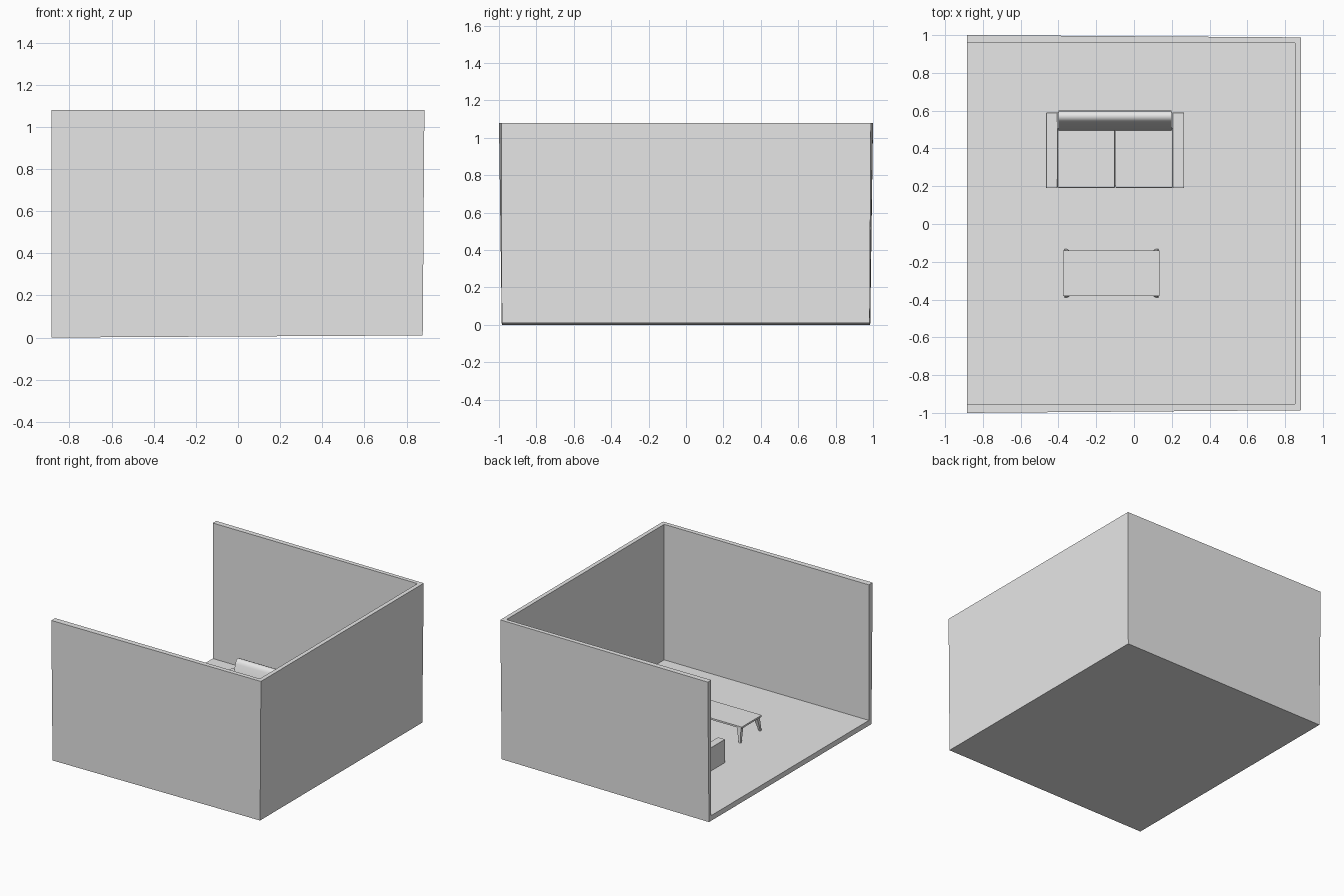
import bpy, bmesh
from mathutils import Vector

if "Cube" in bpy.data.objects:
    bpy.data.objects.remove(bpy.data.objects["Cube"])

GREY = (0.8, 0.8, 0.8, 1)
mat = bpy.data.materials.new("light_grey")
mat.use_nodes = True
mat.diffuse_color = GREY
mat.node_tree.nodes["Principled BSDF"].inputs["Base Color"].default_value = GREY

FLOOR = 0.04


def loft(name, lower, upper, bevel=0):
    """Solid between two matching outlines, with optional rounded edges."""
    bm = bmesh.new()
    a = [bm.verts.new(p) for p in lower]
    b = [bm.verts.new(p) for p in upper]
    bm.faces.new(a)
    bm.faces.new(b)
    for i in range(len(a)):
        j = (i + 1) % len(a)
        bm.faces.new((a[i], a[j], b[j], b[i]))
    bmesh.ops.recalc_face_normals(bm, faces=bm.faces[:])
    mesh = bpy.data.meshes.new(name)
    bm.to_mesh(mesh)
    bm.free()
    mesh.materials.append(mat)
    obj = bpy.data.objects.new(name, mesh)
    bpy.context.collection.objects.link(obj)
    if bevel:
        mod = obj.modifiers.new("round", 'BEVEL')
        mod.width, mod.segments = bevel, 4
        smooth(obj)
    return obj


def smooth(obj):
    bpy.ops.object.select_all(action='DESELECT')
    bpy.context.view_layer.objects.active = obj
    obj.select_set(True)
    bpy.ops.object.shade_smooth_by_angle(angle=0.7)


def rect(x0, x1, y0, y1, z):
    return [(x0, y0, z), (x1, y0, z), (x1, y1, z), (x0, y1, z)]


def box(name, x0, x1, y0, y1, z0, z1, bevel=0):
    return loft(name, rect(x0, x1, y0, y1, z0), rect(x0, x1, y0, y1, z1), bevel)


# Room: slightly leaning shell, hollowed out and open on one side
room = loft("room_shell",
            [(-.885, -.985, 0), (.877, -.985, .01), (.877, .982, .01), (-.885, .985, 0)],
            [(-.885, -1, 1.08), (.885, -.986, 1.08), (.885, .988, 1.08), (-.885, 1, 1.08)])
hollow = box("room_hollow", -1.2, .853, -.954, .958, FLOOR, 1.4)
hollow.hide_render = True
cut = room.modifiers.new("hollow", 'BOOLEAN')
cut.operation, cut.solver, cut.object = 'DIFFERENCE', 'EXACT', hollow
bpy.context.view_layer.objects.active = room
bpy.ops.object.modifier_apply(modifier="hollow")
bpy.data.objects.remove(hollow)

# Sofa: base, arms, two cushions and a leaning back with a rounded top
L, R = -.465, .265
ARM = .06
MID = (L + R) / 2
box("sofa_base", L + ARM, R - ARM, .2, .59, FLOOR, .11)
for side, x in (("right", L), ("left", R - ARM)):
    box("sofa_arm_" + side, x, x + ARM, .19, .59, FLOOR, .22, .003)
for side, x0, x1 in (("right", L + ARM, MID), ("left", MID, R - ARM)):
    box("sofa_cushion_" + side, x0 + .001, x1 - .001, .191, .51, .11, .16, .006)

profile = [(.495, FLOOR), (.495, .16), (.538, .29), (.545, .307), (.558, .317),
           (.572, .32), (.586, .315), (.597, .303), (.60, .285), (.59, FLOOR)]
back = loft("sofa_back", [(L + ARM + .006, y, z) for y, z in profile],
            [(R - ARM - .006, y, z) for y, z in profile])
smooth(back)

# Coffee table: thin top on four splayed, tapered legs
X0, X1, Y0, Y1 = -.375, .135, -.382, -.14
box("table_top", X0, X1, Y0, Y1, .15, .163)
for dx, x in ((1, X0), (-1, X1)):
    for dy, y in ((1, Y0), (-1, Y1)):
        foot = Vector((x + dx * .013, y))
        head = Vector((x + dx * .03, y + dy * .022))
        name = "table_leg_" + ("front" if dy > 0 else "back") + ("_right" if dx > 0 else "_left")
        loft(name,
             rect(foot.x - .007, foot.x + .007, foot.y - .007, foot.y + .007, FLOOR),
             rect(head.x - .018, head.x + .018, head.y - .015, head.y + .015, .151))
